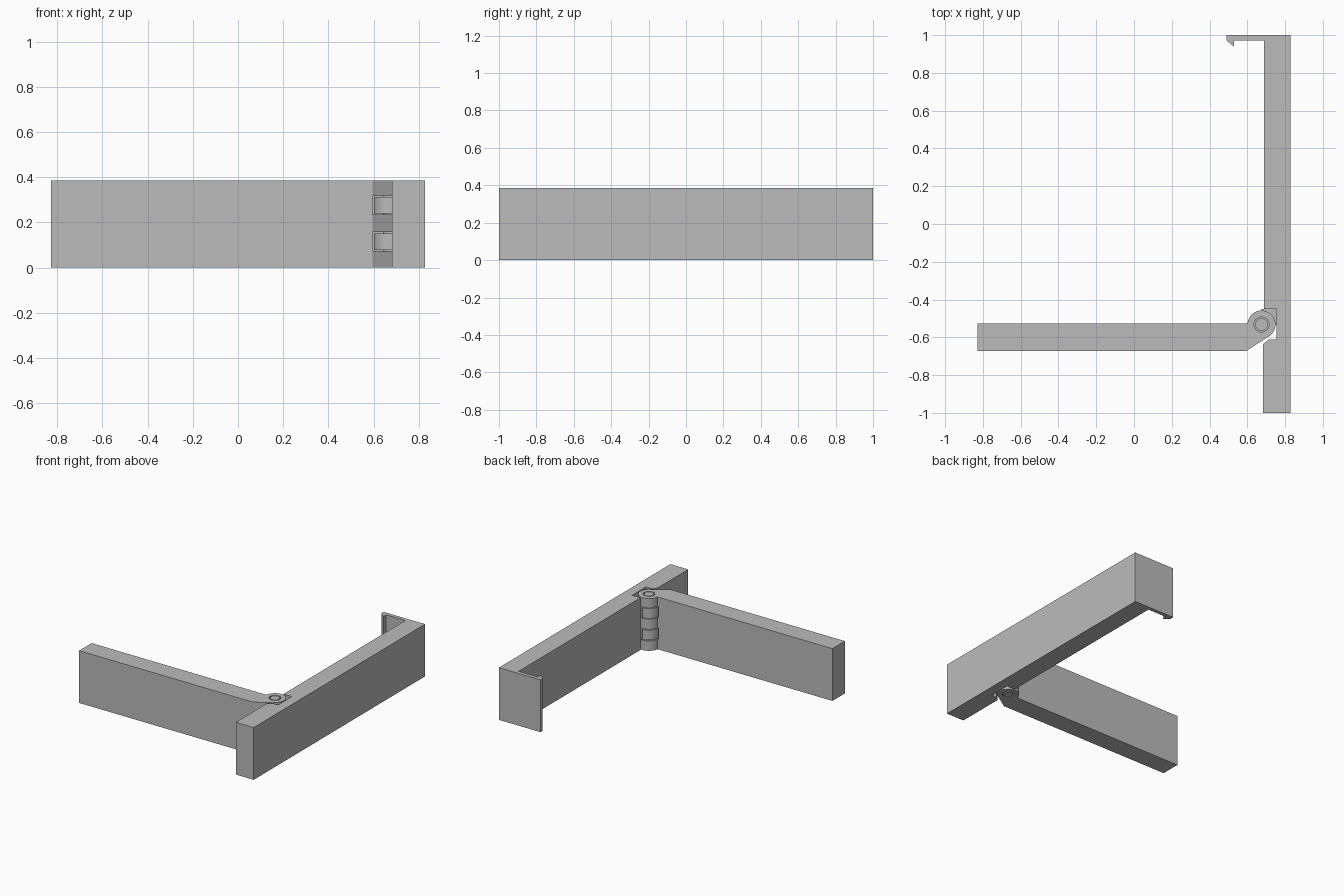
import bpy, bmesh, math
from mathutils import Vector

cube = bpy.data.objects.get("Cube")
if cube:
    bpy.data.objects.remove(cube, do_unlink=True)

HEIGHT = 0.386
PIVOT = Vector((0.675, -0.532))
RADIUS = 0.074

grey = bpy.data.materials.new("plain grey")
grey.use_nodes = True
colour = (0.5, 0.5, 0.5, 1)
grey.diffuse_color = colour
grey.node_tree.nodes["Principled BSDF"].inputs["Base Color"].default_value = colour


def arc(radius, start, end, steps=48):
    """Points around the hinge axis, angles in degrees."""
    angles = [math.radians(start + (end - start) * i / steps) for i in range(steps + 1)]
    return [(PIVOT.x + radius * math.cos(a), PIVOT.y + radius * math.sin(a)) for a in angles]


def circle(radius):
    return arc(radius, 0, 360)[:-1]


def extrude(name, outline, low, high, hole=None):
    """Plan outline, with an optional hole, raised from low to high."""
    bm = bmesh.new()
    edges = []
    for loop in [outline] + ([hole] if hole else []):
        verts = [bm.verts.new((x, y, low)) for x, y in loop]
        edges += [bm.edges.new((v, verts[i - 1])) for i, v in enumerate(verts)]
    if hole:
        bmesh.ops.triangle_fill(bm, edges=edges, use_beauty=True)
    else:
        bm.faces.new(verts)
    result = bmesh.ops.extrude_face_region(bm, geom=bm.faces[:])
    top = [v for v in result["geom"] if isinstance(v, bmesh.types.BMVert)]
    bmesh.ops.translate(bm, verts=top, vec=(0, 0, high - low))
    bmesh.ops.recalc_face_normals(bm, faces=bm.faces[:])
    mesh = bpy.data.meshes.new(name)
    bm.to_mesh(mesh)
    bm.free()
    mesh.materials.append(grey)
    obj = bpy.data.objects.new(name, mesh)
    bpy.context.collection.objects.link(obj)
    bpy.ops.object.select_all(action="DESELECT")
    obj.select_set(True)
    bpy.context.view_layer.objects.active = obj
    bpy.ops.object.shade_smooth_by_angle(angle=math.radians(30))
    return obj


# Swinging arm: straight bar up to the knuckle slots
ARM_END, ARM_FRONT, ARM_BACK = 0.595, -0.672, -0.526
extrude("swing_arm", [(-0.828, ARM_FRONT), (ARM_END, ARM_FRONT),
                      (ARM_END, ARM_BACK), (-0.828, ARM_BACK)], 0, HEIGHT)

# Swinging arm knuckles: slanted underside tangent to the barrel
corner = Vector((ARM_END, ARM_FRONT))
to_pivot = PIVOT - corner
slope = math.atan2(to_pivot.y, to_pivot.x) - math.asin(RADIUS / to_pivot.length)
tangent = math.degrees(slope) - 90
swing_knuckle = [tuple(corner)] + arc(RADIUS, tangent, 175) + [(ARM_END, ARM_BACK)]
extrude("lower_swing_knuckle", swing_knuckle, 0, 0.073, circle(0.040))
extrude("middle_swing_knuckle", swing_knuckle, 0.158, 0.234)
extrude("upper_swing_knuckle", swing_knuckle, 0.317, HEIGHT, circle(0.040))

# Hinge pin
extrude("hinge_pin", circle(0.033), 0, HEIGHT)

# Long bar with hinge notch and end hook in one outline
extrude("long_bar", [
    (0.682, -1), (0.828, -1), (0.828, 1), (0.49, 1),
    (0.49, 0.972), (0.53, 0.938), (0.53, 0.972), (0.687, 0.972),
    (0.687, -0.45), (0.755, -0.45), (0.755, -0.612), (0.71, -0.612),
    (0.682, -0.638)], 0, HEIGHT)

# Long bar knuckles: barrel joined to the notch by a square web
bar_knuckle = arc(RADIUS, 90, 360) + [(0.757, PIVOT.y), (0.757, -0.449), (PIVOT.x, -0.449)]
for name, low in (("lower_bar_knuckle", 0.079), ("upper_bar_knuckle", 0.239)):
    extrude(name, bar_knuckle, low, low + 0.073)
